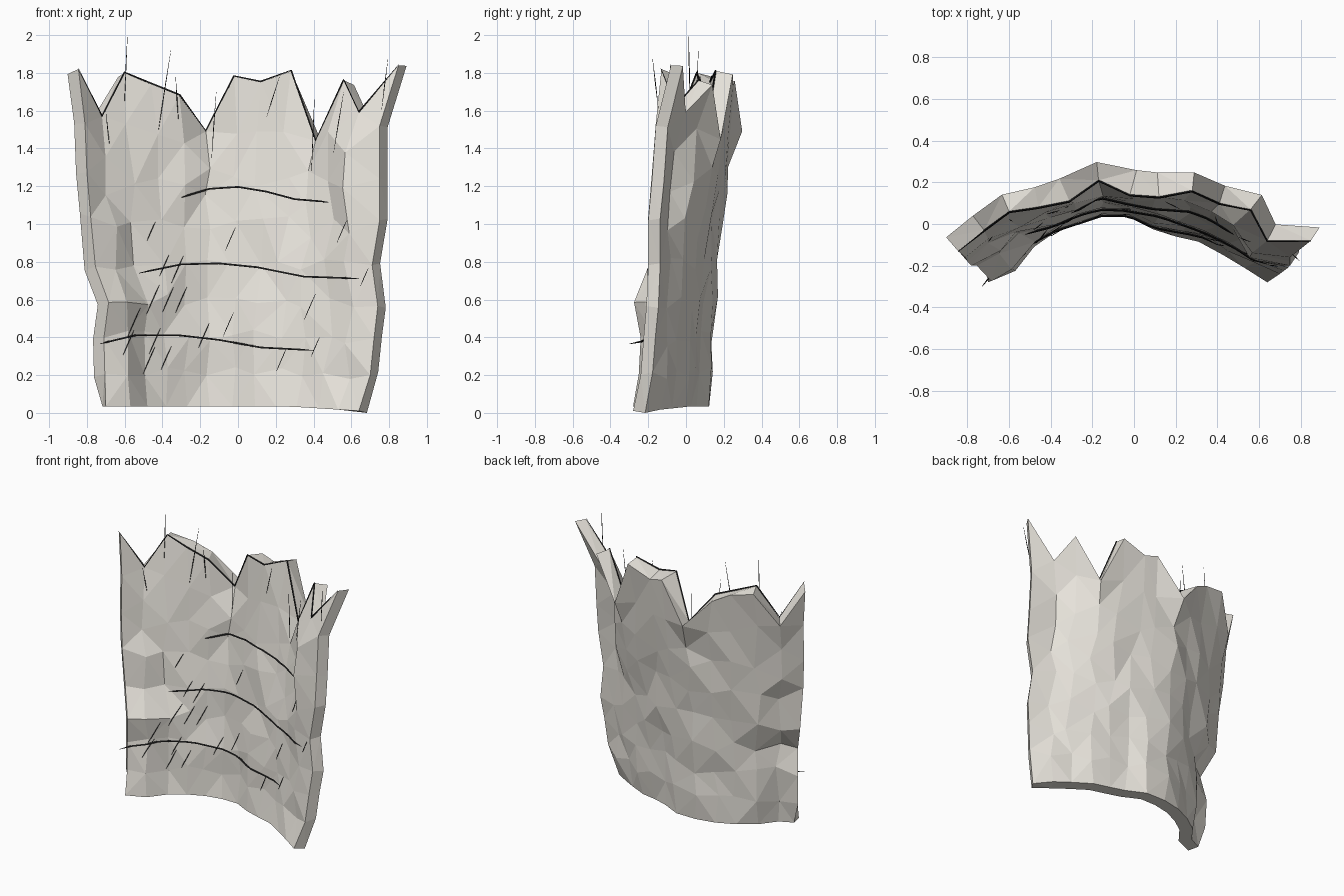
import bpy, bmesh, random
from mathutils import Vector
from mathutils.bvhtree import BVHTree

if "Cube" in bpy.data.objects:
    bpy.data.objects.remove(bpy.data.objects["Cube"])

random.seed(4)

# front-face outline at the foot (x, y) and along the torn top (x, y, z)
FOOT = [(-.7, -.28), (-.57, -.225), (-.48, -.11), (-.38, -.04), (-.27, .01),
        (-.15, .035), (-.03, .035), (.09, -.025), (.2, -.06), (.31, -.085),
        (.43, -.15), (.53, -.21), (.64, -.28)]
RIM = [(-.845, -.13, 1.82), (-.72, -.03, 1.57), (-.6, .06, 1.8), (-.46, .08, 1.74),
       (-.31, .11, 1.68), (-.17, .21, 1.49), (-.02, .14, 1.78), (.12, .13, 1.75),
       (.28, .16, 1.81), (.41, .10, 1.44), (.56, .07, 1.76), (.64, -.08, 1.59),
       (.85, -.08, 1.84)]
# wandering of the two side edges, row by row (x, y)
LEFT = [(-.7, -.28), (-.705, -.25), (-.71, -.24), (-.685, -.275), (-.755, -.2),
        (-.78, -.2), (-.8, -.18), (-.81, -.16), (-.845, -.13)]
RIGHT = [(.64, -.28), (.70, -.24), (.72, -.225), (.74, -.21), (.71, -.2),
         (.75, -.2), (.75, -.18), (.75, -.16), (.85, -.08)]
ROWS, COLS, THICK = len(LEFT), len(RIM), .088
RIM_EXTRA = {3: .01, 4: .03, 6: .035, 7: .03}   # thicker spots along the top


def front_point(r, c):
    t = r / (ROWS - 1)
    a, b = Vector(FOOT[c]), Vector(RIM[c][:2])
    p = a.lerp(b, t)
    if 0 < c < COLS - 1:
        # the deep notch at column 5 is only dished right at the rim
        dish = .045 if c == 5 and r < ROWS - 1 else 0
        p.y = a.y + (b.y - dish - a.y) * t ** 1.4
    # side-edge wander fades toward the middle
    u = c / (COLS - 1)
    for edge, k in ((LEFT, 0), (RIGHT, COLS - 1)):
        w = max(0, 1 - abs(u - k / (COLS - 1)) * 2.5)
        line = Vector(FOOT[k]).lerp(Vector(RIM[k][:2]), t)
        p += (Vector(edge[r]) - line) * w
    z0 = .035 if p.x < .25 else .035 - .025 * (p.x - .25) / .4
    z = z0 + (1.53 - z0) * t + (RIM[c][2] - 1.53) * t ** 4
    if 0 < r < ROWS - 1:
        z += random.uniform(-.03, .03)
        if 0 < c < COLS - 1:
            p += Vector((random.uniform(-.025, .025), random.uniform(-.015, .015)))
    return Vector((p.x, p.y, z))


# bark slab: front and back grids joined by a border
bm = bmesh.new()
front = [[front_point(r, c) for c in range(COLS)] for r in range(ROWS)]
back = []
for r in range(ROWS):
    row = []
    for c in range(COLS):
        a, b = front[r][max(c - 1, 0)], front[r][min(c + 1, COLS - 1)]
        n = Vector((a.y - b.y, b.x - a.x, 0)).normalized()
        if c == 0:
            n = Vector((-.65, .75, 0)) if r else Vector((-.2, .9, 0))
        elif c == COLS - 1:
            n = Vector((.48, .72, 0))
        q = front[r][c] + n * (THICK + RIM_EXTRA.get(c, 0) * (r / (ROWS - 1)) ** 3)
        if r == ROWS - 1:
            q.z += random.uniform(-.03, .01)
        elif r:
            q.z += random.uniform(-.02, .02)
        row.append(q)
    back.append(row)
back[0][-1].z = 0
fv = [[bm.verts.new(p) for p in row] for row in front]
bv = [[bm.verts.new(p) for p in row] for row in back]
for r in range(ROWS - 1):
    for c in range(COLS - 1):
        for g in (fv, bv):
            bm.faces.new((g[r][c], g[r][c + 1], g[r + 1][c + 1], g[r + 1][c]))
    for c in (0, COLS - 1):
        bm.faces.new((fv[r][c], fv[r + 1][c], bv[r + 1][c], bv[r][c]))
for r in (0, ROWS - 1):
    for c in range(COLS - 1):
        bm.faces.new((fv[r][c], fv[r][c + 1], bv[r][c + 1], bv[r][c]))
bmesh.ops.triangulate(bm, faces=bm.faces[:], quad_method='SHORT_EDGE')
bmesh.ops.recalc_face_normals(bm, faces=bm.faces[:])
tree = BVHTree.FromBMesh(bm)


def material(name, rgb):
    m = bpy.data.materials.new(name)
    m.diffuse_color = (*rgb, 1)
    m.use_nodes = True
    m.node_tree.nodes["Principled BSDF"].inputs["Base Color"].default_value = m.diffuse_color
    return m


PALE = material("pale_bark", (.8, .77, .71))
DARK = material("dark_line", (.01, .01, .01))


def finish(name, mesh, mat):
    me = bpy.data.meshes.new(name)
    mesh.to_mesh(me)
    mesh.free()
    me.materials.append(mat)
    bpy.context.collection.objects.link(bpy.data.objects.new(name, me))


finish("bark_slab", bm, PALE)


def on_front(x, z, lift=.008):
    """Point on the front face; above the torn edge use the rim depth."""
    hit = tree.ray_cast(Vector((x, -2, z)), Vector((0, 1, 0)))[0]
    if hit:
        return Vector((x, hit.y - lift, z))
    c = min(RIM, key=lambda p: abs(p[0] - x))
    return Vector((x, c[1] - lift, z))


def strand(mesh, pts, rad):
    """Thin three-sided rod along a path, narrowing at both ends."""
    rings = []
    for i, p in enumerate(pts):
        d = (pts[min(i + 1, len(pts) - 1)] - pts[max(i - 1, 0)]).normalized()
        side = d.cross(Vector((0, 1, 0))).normalized()
        up = d.cross(side)
        k = rad * (.25 if i in (0, len(pts) - 1) else 1)
        rings.append([mesh.verts.new(p + k * v) for v in
                      (side, -.5 * side + .87 * up, -.5 * side - .87 * up)])
    for a, b in zip(rings, rings[1:]):
        for j in range(3):
            mesh.faces.new((a[j], a[j - 1], b[j - 1], b[j]))
    mesh.faces.new(rings[0])
    mesh.faces.new(rings[-1][::-1])
    bmesh.ops.recalc_face_normals(mesh, faces=mesh.faces[:])


# strand following the torn top edge
bm = bmesh.new()
strand(bm, [p + Vector((0, -.003, .003)) for p in front[-1]], .006)
finish("torn_edge_line", bm, DARK)

# horizontal growth cracks across the front
CRACKS = [
    [(-.3, 1.14), (-.15, 1.185), (0, 1.195), (.15, 1.17), (.3, 1.13), (.48, 1.115)],
    [(-.52, .74), (-.3, .785), (-.1, .79), (.1, .77), (.35, .72), (.64, .71)],
    [(-.73, .365), (-.54, .41), (-.32, .41), (-.1, .385), (.12, .345), (.4, .33)]]
bm = bmesh.new()
for crack in CRACKS:
    pts = []
    for a, b in zip(crack, crack[1:]):
        pts += [on_front(*Vector(a).lerp(Vector(b), k / 4)) for k in range(4)]
    if crack[0][0] < -.7:                      # this one juts past the side edge
        pts[0].y = -.3
    strand(bm, pts + [on_front(*crack[-1])], .006)
finish("growth_cracks", bm, DARK)

# long splinters around the torn top (foot x, z, tip x, z)
SPLINTERS = [(-.6, 1.65, -.585, 2.0), (-.42, 1.5, -.355, 1.92), (-.68, 1.42, -.7, 1.6),
             (-.315, 1.55, -.33, 1.78), (-.14, 1.34, -.115, 1.7), (.15, 1.56, .22, 1.78),
             (.39, 1.28, .405, 1.67), (.505, 1.37, .56, 1.7), (.76, 1.6, .795, 1.88)]
bm = bmesh.new()
for x0, z0, x1, z1 in SPLINTERS:
    a = on_front(x0, z0, .012)
    b = Vector((x1, a.y + random.uniform(-.04, .02), z1))
    strand(bm, [a, a.lerp(b, .5), b], .003)
finish("top_splinters", bm, DARK)

# short leaning fibres on the face (centre x, z)
FIBRES = [(-.46, .96), (-.45, .6), (-.39, .78), (-.32, .76), (-.37, .6), (-.3, .6),
          (-.58, .37), (-.55, .48), (-.47, .28), (-.44, .38), (-.38, .29), (-.18, .41),
          (-.05, .47), (-.04, .92), (.23, .28), (.41, .35), (.38, .56), (.55, .96), (.67, .72)]
bm = bmesh.new()
for x, z in FIBRES:
    k = random.uniform(.6, .95)
    strand(bm, [on_front(x + .035 * k * s, z + .08 * k * s) for s in (-1, -.5, 0, .5, 1)], .0025)
finish("bark_fibres", bm, DARK)
